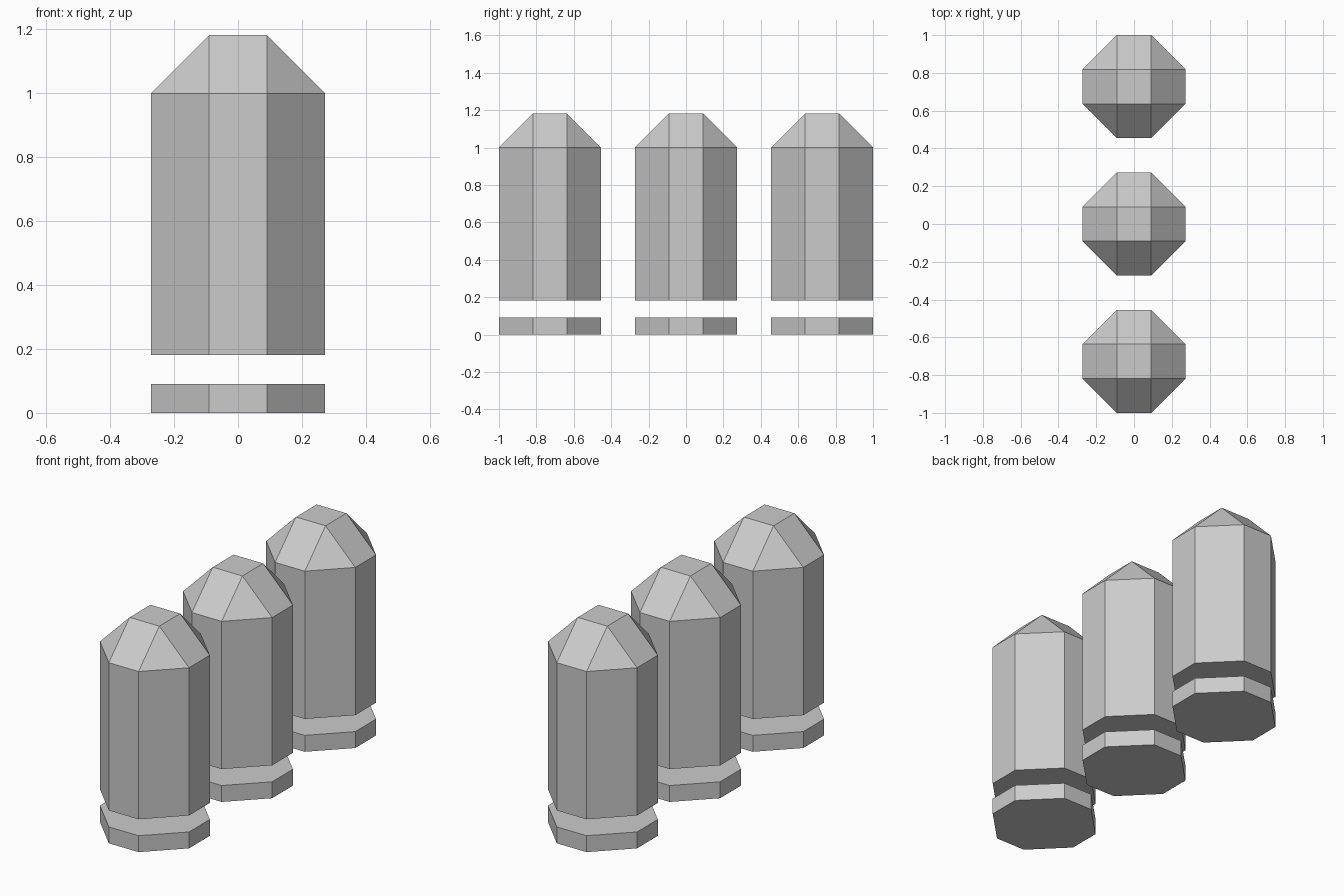
import bpy, bmesh

if "Cube" in bpy.data.objects:
    bpy.data.objects.remove(bpy.data.objects["Cube"])

U = 1 / 11            # grid unit: the whole model sits on multiples of this
SPACING = 8 * U       # distance between the three posts


def octagon(z):
    """Regular-width octagon ring with 2U cardinal sides."""
    return [(sx * a * U, sy * b * U, z)
            for a, b in ((1, 3), (3, 1)) for sx in (-1, 1) for sy in (-1, 1)]


def square(z):
    return [(sx * U, sy * U, z) for sx in (-1, 1) for sy in (-1, 1)]


def hull_object(name, points, y):
    """Flat-faced convex solid spanning the given rings."""
    bm = bmesh.new()
    for p in points:
        bm.verts.new(p)
    bmesh.ops.convex_hull(bm, input=bm.verts[:])
    # merge coplanar triangles into clean quads and octagons
    bmesh.ops.dissolve_limit(bm, angle_limit=0.02, verts=bm.verts[:], edges=bm.edges[:])
    bmesh.ops.recalc_face_normals(bm, faces=bm.faces[:])
    mesh = bpy.data.meshes.new(name)
    bm.to_mesh(mesh)
    bm.free()
    obj = bpy.data.objects.new(name, mesh)
    obj.location.y = y
    bpy.context.collection.objects.link(obj)
    return obj


for label, i in (("front", -1), ("middle", 0), ("back", 1)):
    # thin base disc
    hull_object(f"{label}_base", octagon(0) + octagon(U), i * SPACING)
    # floating post with chamfered cap
    hull_object(f"{label}_post", octagon(2 * U) + octagon(11 * U) + square(13 * U), i * SPACING)
